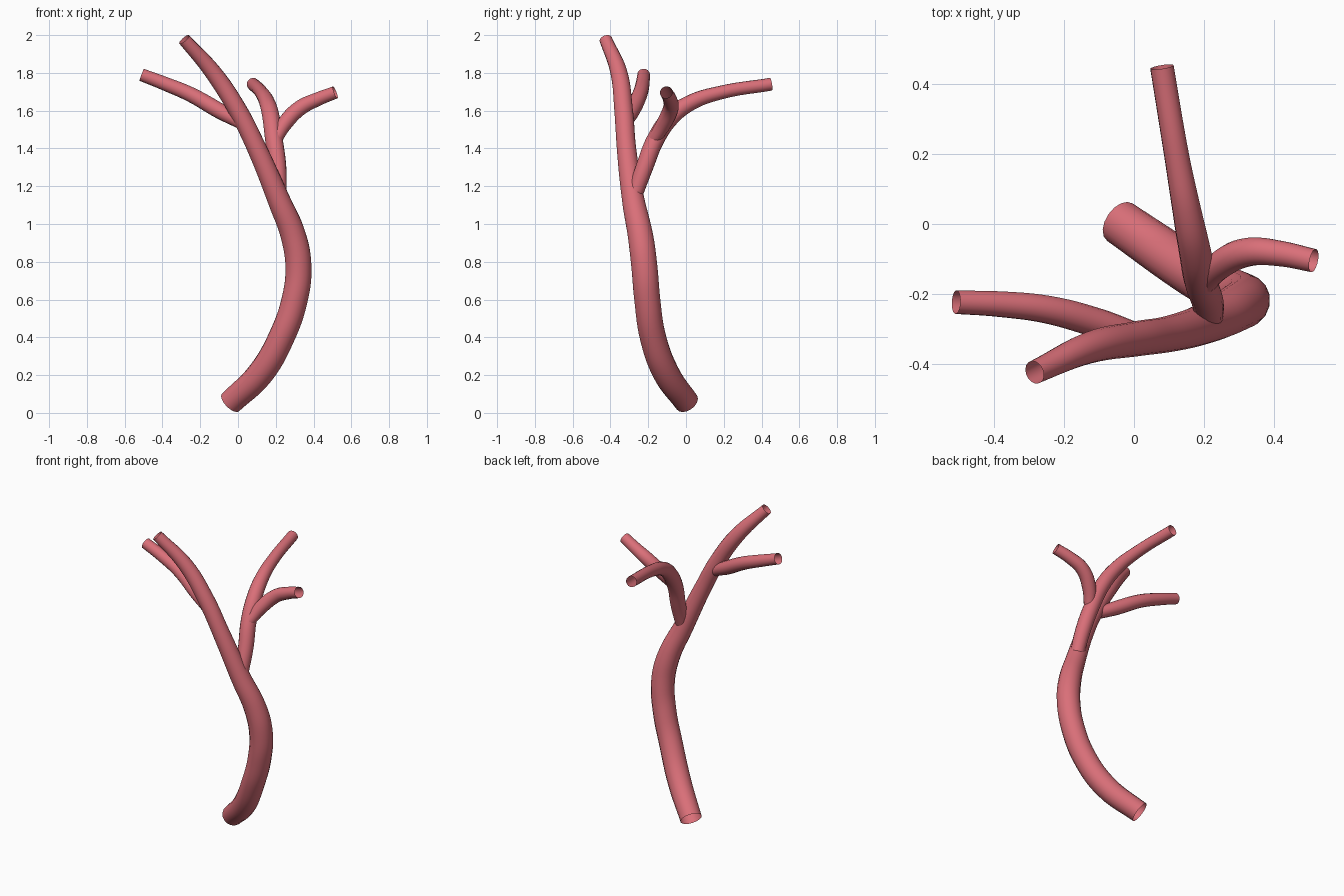
import bpy
from math import radians

if "Cube" in bpy.data.objects:
    bpy.data.objects.remove(bpy.data.objects["Cube"], do_unlink=True)

red = bpy.data.materials.new("vessel_red")
red.use_nodes = True
red.diffuse_color = (0.70, 0.16, 0.19, 1)
red.node_tree.nodes["Principled BSDF"].inputs["Base Color"].default_value = red.diffuse_color


def tube(name, path):
    """Open-ended tapering tube through points of (x, y, z, radius)."""
    curve = bpy.data.curves.new(name, "CURVE")
    curve.dimensions = "3D"
    curve.bevel_depth = 1
    curve.bevel_resolution = 6
    curve.resolution_u = 6
    curve.use_fill_caps = False
    spline = curve.splines.new("BEZIER")
    spline.radius_interpolation = "CARDINAL"
    spline.bezier_points.add(len(path) - 1)
    for point, (x, y, z, radius) in zip(spline.bezier_points, path):
        point.co = (x, y, z)
        point.radius = radius
        point.handle_left_type = point.handle_right_type = "AUTO"
    obj = bpy.data.objects.new(name, curve)
    bpy.context.collection.objects.link(obj)
    bpy.ops.object.select_all(action="DESELECT")
    obj.select_set(True)
    bpy.context.view_layer.objects.active = obj
    bpy.ops.object.convert(target="MESH")
    obj = bpy.context.object
    obj.data.materials.clear()
    obj.data.materials.append(red)
    bpy.ops.object.shade_smooth_by_angle(angle=radians(40))
    return obj


# Main vessel, from the wide base to the upper tip
tube("main_vessel", [
    (-0.04, 0.005, 0.055, 0.065), (0.12, -0.105, 0.21, 0.07),
    (0.23, -0.175, 0.4, 0.07), (0.30, -0.205, 0.6, 0.07),
    (0.32, -0.22, 0.77, 0.07), (0.295, -0.24, 0.93, 0.068),
    (0.215, -0.28, 1.13, 0.06), (0.10, -0.315, 1.4, 0.052),
    (0.0, -0.33, 1.6, 0.05), (-0.13, -0.355, 1.8, 0.045),
    (-0.285, -0.425, 1.977, 0.034),
])

# Branch leaving the main vessel to the right
tube("right_branch", [
    (0.01, -0.32, 1.54, 0.036), (-0.10, -0.285, 1.60, 0.042),
    (-0.25, -0.245, 1.685, 0.04), (-0.38, -0.23, 1.74, 0.037),
    (-0.51, -0.224, 1.79, 0.034),
])

# Branch arching towards the back
tube("back_branch", [
    (0.215, -0.275, 1.145, 0.042), (0.21, -0.22, 1.3, 0.046),
    (0.19, -0.16, 1.45, 0.047), (0.175, -0.08, 1.565, 0.046),
    (0.155, 0.02, 1.64, 0.042), (0.125, 0.18, 1.695, 0.036),
    (0.08, 0.45, 1.74, 0.034),
])

# Twig leaving the back branch to the left
tube("left_twig", [
    (0.195, -0.175, 1.44, 0.034), (0.25, -0.115, 1.535, 0.041),
    (0.33, -0.08, 1.615, 0.041), (0.42, -0.085, 1.66, 0.037),
    (0.515, -0.105, 1.697, 0.034),
])
